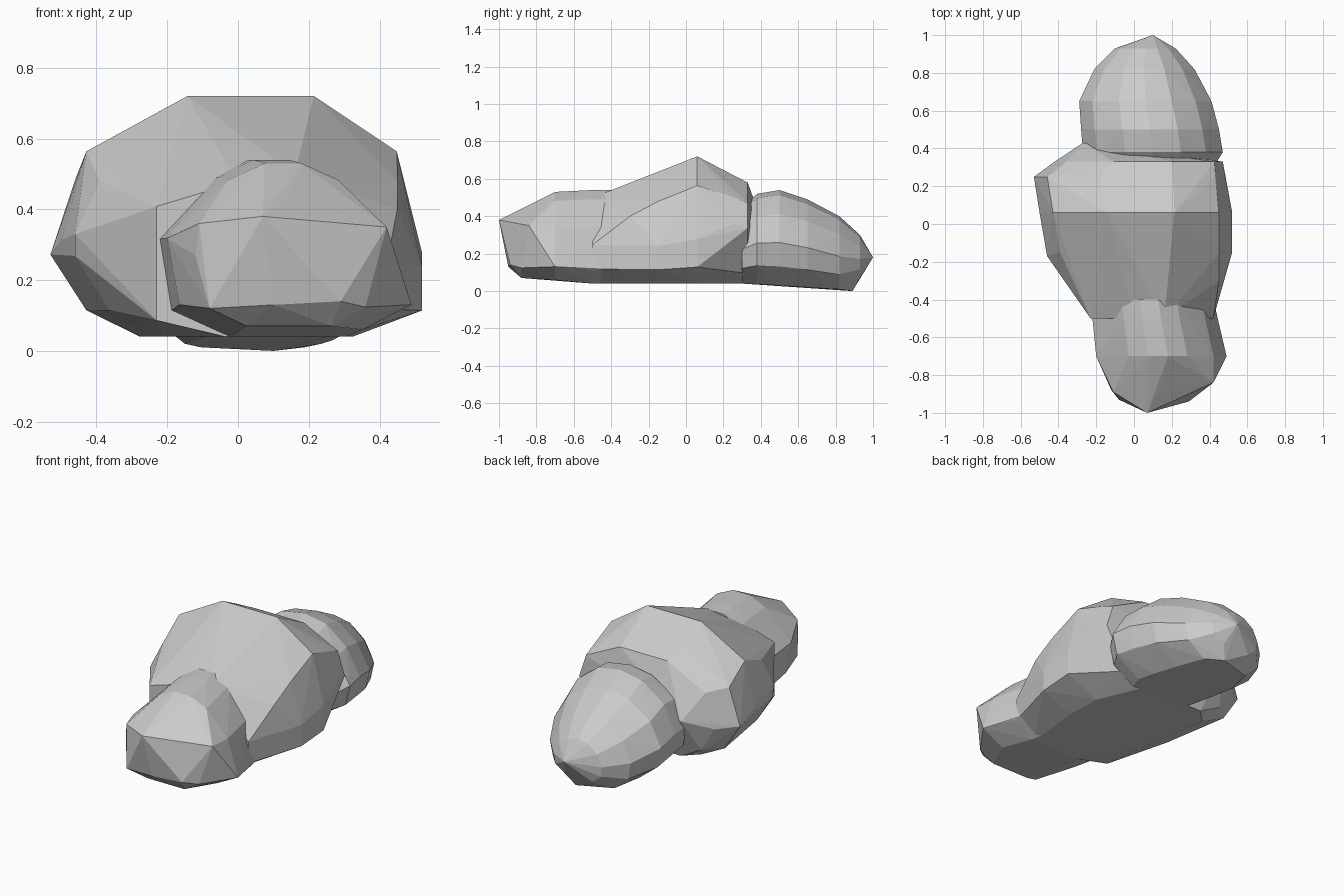
import bpy
import bmesh
from mathutils import Vector

default_cube = bpy.data.objects.get("Cube")
if default_cube:
    bpy.data.objects.remove(default_cube, do_unlink=True)

# One plain stone colour
stone = bpy.data.materials.new("stone_grey")
stone.use_nodes = True
stone.diffuse_color = (0.6, 0.6, 0.6, 1)
stone_shader = stone.node_tree.nodes["Principled BSDF"]
stone_shader.inputs["Base Color"].default_value = stone.diffuse_color

# Arch shapes: across from the right side to the left, and up from the underside
broad_arch = dict(
    underside=[(.25, 0), (.8, 0)],
    base=[(.1, .13), (1, .13)],
    waist=[(0, .4), (1, .35)],
    shoulder=[(.07, .77), (.93, .77)],
    crown=[(.35, 1), (.7, 1)],
)
wedge_arch = dict(
    underside=[(.3, 0), (.8, 0)],
    base=[(0, .1), (1, .17)],
    waist=[(0, .5), (1, .45)],
    shoulder=[(0, .8)],
    crown=[(.35, .95), (.6, 1)],
)
undercut_arch = dict(
    underside=[(.25, 0), (.7, 0)],
    base=[(.1, .13), (.85, .1)],
    waist=[(0, .4), (1, .55)],
    shoulder=[(.07, .77), (.95, .8)],
    crown=[(.35, 1), (.7, 1)],
)
skewed_arch = dict(
    underside=[(.3, 0), (.8, 0)],
    base=[(.05, .15), (1, .15)],
    waist=[(0, .55), (.9, .6)],
    shoulder=[(.25, .9), (.7, .9)],
    crown=[(.4, 1), (.55, 1)],
)
round_arch = dict(
    underside=[(.2, 0), (.75, 0)],
    base=[(.03, .2), (.96, .2)],
    waist=[(0, .45), (1, .45)],
    shoulder=[(.1, .75), (.88, .75)],
    crown=[(.3, .95), (.5, 1), (.7, .95)],
)


def arch_corners(arch, depth, right, left, bottom, top):
    """Fit an arch between the sides, bottom and top of one slice of a boulder."""
    for level in arch.values():
        for across, up in level:
            yield Vector((right + (left - right) * across,
                          depth,
                          bottom + (top - bottom) * up))


def build_boulder(name, stations, tips):
    """Wrap a faceted skin around arches set one behind the other."""
    bm = bmesh.new()
    for station in stations:
        for corner in arch_corners(*station):
            bm.verts.new(corner)
    for tip in tips:
        bm.verts.new(tip)

    # Wrap the skin, then drop the corners left inside it
    hull = bmesh.ops.convex_hull(bm, input=bm.verts[:], use_existing_faces=False)
    leftovers = set(hull["geom_interior"]) | set(hull["geom_unused"])
    loose = [item for item in leftovers if isinstance(item, bmesh.types.BMVert)]
    bmesh.ops.delete(bm, geom=loose, context="VERTS")
    bmesh.ops.recalc_face_normals(bm, faces=bm.faces[:])

    mesh = bpy.data.meshes.new(name)
    bm.to_mesh(mesh)
    bm.free()
    mesh.materials.append(stone)
    boulder = bpy.data.objects.new(name, mesh)
    bpy.context.scene.collection.objects.link(boulder)


# Stations run from front to back: arch, depth, right side, left side, bottom, top

# Large boulder with a ridge across it, a slope to the front and an undercut back
build_boulder(
    "middle_boulder",
    stations=[
        (wedge_arch, -.5, -.23, .42, .04, .5),
        (broad_arch, -.15, -.46, .52, .04, .61),
        (broad_arch, .06, -.5, .52, .04, .72),
        (undercut_arch, .25, -.53, .48, .04, .62),
        (undercut_arch, .33, -.42, .47, .04, .58),
    ],
    tips=[(-.27, .43, .3), (-.46, -.17, .33), (.45, -.3, .4)],
)

# Low boulder with a pointed nose at the front
build_boulder(
    "front_boulder",
    stations=[
        (skewed_arch, -.88, -.12, .36, .07, .43),
        (skewed_arch, -.7, -.2, .49, .06, .53),
        (skewed_arch, -.5, -.22, .44, .04, .54),
        (skewed_arch, -.4, -.23, .42, .04, .54),
    ],
    tips=[(.07, -1, .38), (-.08, -.93, .12), (.1, -.95, .13),
          (.29, -.94, .14), (.42, -.84, .35), (-.11, -.89, .36)],
)

# Rounder boulder tapering to the back
build_boulder(
    "back_boulder",
    stations=[
        (round_arch, .3, -.22, .42, .04, .45),
        (round_arch, .38, -.27, .47, .04, .52),
        (round_arch, .5, -.28, .45, .03, .54),
        (round_arch, .65, -.29, .41, .02, .49),
        (round_arch, .82, -.21, .32, .01, .4),
        (round_arch, .93, -.1, .22, .07, .3),
    ],
    tips=[(.1, 1, .18), (.1, .89, 0)],
)
